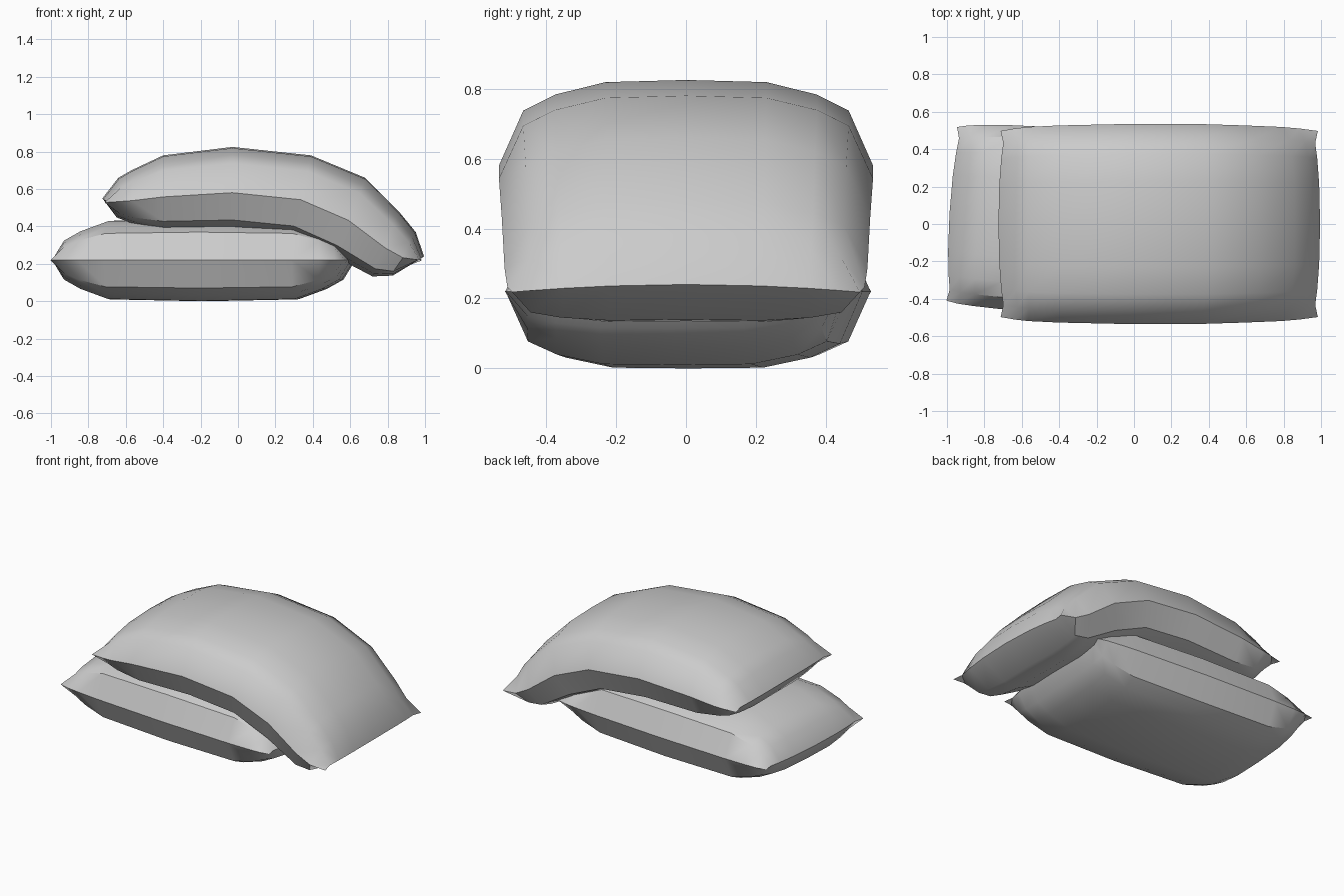
import bpy, bmesh, math

if "Cube" in bpy.data.objects:
    bpy.data.objects.remove(bpy.data.objects["Cube"])

V = [0, 0.43, 0.70, 0.87, 1]            # rows from the middle to the side seam
FULL = [1, 0.99, 0.86, 0.68, 0]         # fullness at each row
PULL = [0, 0.005, 0.015, 0.026, 0.012]  # how far the end seam curves inward
NARROW = [0.93, 0.955, 0.97, 0.985, 1]  # width from the end seam to the middle


def pillow(name, top, bottom, half_width, droop, location=(0, 0, 0), turn=0):
    """Stuffed shell between a top and a bottom long profile, closed by a seam."""
    bm = bmesh.new()
    n = len(top)
    rows = [(-1, j) for j in (4, 3, 2, 1)] + [(1, j) for j in range(5)]
    grids = []
    for side in (top, bottom):
        grid = []
        for i in range(n):
            mx = (top[i][0] + bottom[i][0]) / 2
            mz = (top[i][1] + bottom[i][1]) / 2
            end = min(i, n - 1 - i)
            pull = (1 if i < n / 2 else -1) * (1, 0.7, 0.3, 0, 0)[min(end, 4)]
            line = []
            for sign, j in rows:
                x = mx + (side[i][0] - mx) * FULL[j] + pull * PULL[j]
                z = mz + (side[i][1] - mz) * FULL[j] - droop * V[j] ** 2
                y = sign * half_width * V[j] * NARROW[min(end, 4)]
                line.append(bm.verts.new((x, y, z)))
            grid.append(line)
        grids.append(grid)
    for g in grids:
        for i in range(n - 1):
            for j in range(8):
                bm.faces.new((g[i][j], g[i + 1][j], g[i + 1][j + 1], g[i][j + 1]))
    # sew both halves together along the seam
    bmesh.ops.remove_doubles(bm, verts=bm.verts, dist=0.0005)
    bmesh.ops.recalc_face_normals(bm, faces=bm.faces)
    me = bpy.data.meshes.new(name)
    bm.to_mesh(me)
    bm.free()
    ob = bpy.data.objects.new(name, me)
    bpy.context.collection.objects.link(ob)
    ob.location = location
    ob.rotation_euler.z = math.radians(turn)
    bpy.ops.object.select_all(action='DESELECT')
    ob.select_set(True)
    bpy.context.view_layer.objects.active = ob
    bpy.ops.object.shade_smooth_by_angle(angle=math.radians(40))
    return ob


# lower pillow: flat, slightly turned
half = [(0.805, 0), (0.74, 0.105), (0.65, 0.155), (0.5, 0.21), (0, 0.22)]
long = [(-x, h) for x, h in half] + half[-2::-1]
pillow("lower_pillow", long, [(x, -h) for x, h in long], 0.5, 0,
       (-0.183, 0.006, 0.22), -3.5)

# upper pillow: draped over the end of the lower one
upper_top = [(-0.725, 0.55), (-0.64, 0.66), (-0.57, 0.70), (-0.40, 0.78), (-0.03, 0.825),
             (0.39, 0.78), (0.68, 0.66), (0.86, 0.48), (0.95, 0.37), (0.995, 0.24)]
upper_bottom = [(-0.725, 0.55), (-0.65, 0.45), (-0.57, 0.42), (-0.40, 0.38), (-0.03, 0.38),
                (0.28, 0.35), (0.50, 0.25), (0.65, 0.16), (0.78, 0.13), (0.995, 0.24)]
# extra bottom point near the right tip is shared by the tip columns
upper_bottom[8] = (0.83, 0.14)
upper_bottom[7] = (0.72, 0.135)
pillow("upper_pillow", upper_top, upper_bottom, 0.535, 0.022)
